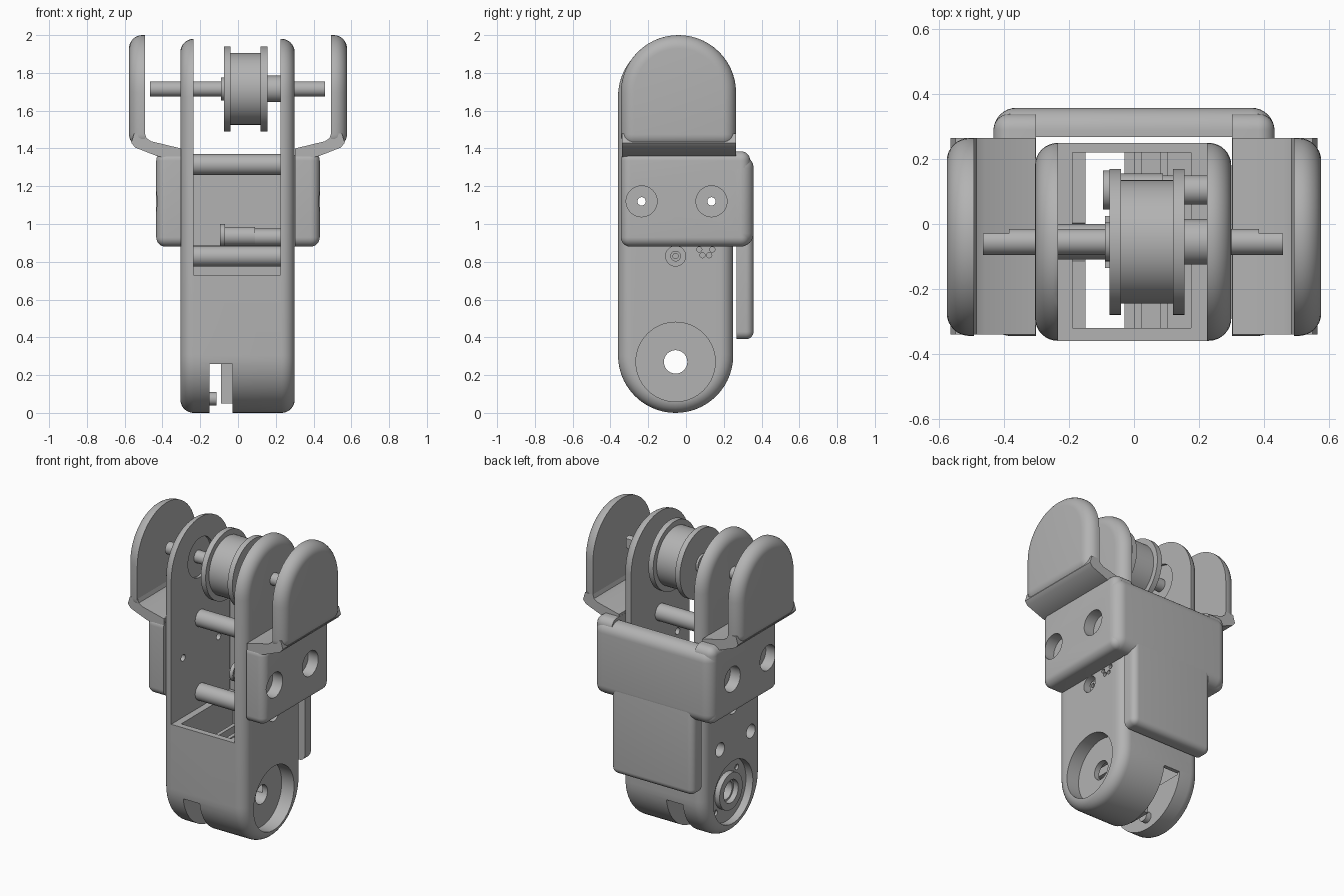
import bpy
import bmesh
from math import pi, cos, sin
from mathutils import Matrix, Vector

old = bpy.data.objects.get("Cube")
if old:
    bpy.data.objects.remove(old, do_unlink=True)

grey = bpy.data.materials.new("plain grey")
grey.use_nodes = True
tone = (0.45, 0.45, 0.45, 1)
grey.diffuse_color = tone
grey.node_tree.nodes["Principled BSDF"].inputs["Base Color"].default_value = tone

AXIS_Y = -0.055
PIVOT_Z = 0.27
WHEEL_Z = 1.715


def make(name, bm):
    bmesh.ops.recalc_face_normals(bm, faces=bm.faces)
    mesh = bpy.data.meshes.new(name)
    bm.to_mesh(mesh)
    bm.free()
    mesh.materials.append(grey)
    obj = bpy.data.objects.new(name, mesh)
    bpy.context.collection.objects.link(obj)
    return obj


def slab(name, outline, axis, a, b, r=0, both=False):
    """Extrude an outline along an axis, rounding the far end (or both)."""
    bm = bmesh.new()

    def place(t, u, v):
        return (t, u, v) if axis == "X" else (u, t, v)
    near = bm.faces.new([bm.verts.new(place(a, u, v)) for u, v in outline])
    ext = bmesh.ops.extrude_face_region(bm, geom=[near], use_keep_orig=True)
    moved = [g for g in ext["geom"] if isinstance(g, bmesh.types.BMVert)]
    bmesh.ops.translate(bm, verts=moved, vec=place(b - a, 0, 0))
    bmesh.ops.recalc_face_normals(bm, faces=bm.faces)
    if r:
        k = 0 if axis == "X" else 1
        sharp = [e for e in bm.edges if e.calc_face_angle(0) > 0.7
                 and (both or any(abs(v.co[k] - b) < 1e-5 for v in e.verts))]
        bmesh.ops.bevel(bm, geom=sharp, offset=r, segments=8, profile=0.5,
                        affect="EDGES", clamp_overlap=False)
    return make(name, bm)


def rect(u0, u1, v0, v1):
    return [(u0, v0), (u1, v0), (u1, v1), (u0, v1)]


def arc(u, v, r, start, stop, n=28):
    return [(u + r * cos(start + (stop - start) * i / n),
             v + r * sin(start + (stop - start) * i / n)) for i in range(n + 1)]


def rod(name, x0, x1, y, z, r, n=40):
    bm = bmesh.new()
    bmesh.ops.create_cone(bm, cap_ends=True, segments=n, radius1=r, radius2=r,
                          depth=abs(x1 - x0),
                          matrix=Matrix.Translation(Vector(((x0 + x1) / 2, y, z)))
                          @ Matrix.Rotation(pi / 2, 4, "Y"))
    return make(name, bm)


def box(name, x0, x1, y0, y1, z0, z1):
    return slab(name, rect(y0, y1, z0, z1), "X", x0, x1)


def bake(obj, mod_type, cutters):
    for c in cutters:
        m = obj.modifiers.new("op", mod_type)
        m.operation, m.object, m.solver = "DIFFERENCE", c, "EXACT"
    bpy.context.view_layer.update()
    graph = bpy.context.evaluated_depsgraph_get()
    mesh = bpy.data.meshes.new_from_object(obj.evaluated_get(graph))
    obj.modifiers.clear()
    obj.data = mesh
    for c in cutters:
        bpy.data.objects.remove(c, do_unlink=True)


def cut(obj, *cutters):
    bake(obj, "BOOLEAN", list(cutters))


def screw_bores():
    return [rod("cutter", -1, 1, y, 1.12, 0.022) for y in (-0.235, 0.135)]


# Main body: rounded capsule, forked at the top, hollow below
capsule = (arc(AXIS_Y, 1.675, 0.305, 0, pi) + arc(AXIS_Y, 0.305, 0.305, pi, 2 * pi))
body = slab("body", capsule, "X", -0.305, 0.3, 0.07, both=True)
cut(body,
    box("cutter", -0.235, 0.225, -1, 1, 0.73, 3),
    box("cutter", -0.19, 0.175, -0.32, 0.22, 0.25, 0.8),
    box("cutter", -0.15, -0.03, -1, 1, -1, 0.26))
cut(body,
    rod("cutter", 0.21, 0.5, AXIS_Y, PIVOT_Z, 0.21, 64),
    rod("cutter", -0.255, -0.5, AXIS_Y, PIVOT_Z, 0.205, 64),
    rod("cutter", -1, 1, AXIS_Y, PIVOT_Z, 0.062),
    rod("cutter", 0.25, 0.5, AXIS_Y, 0.83, 0.053),
    rod("cutter", -0.215, -0.255, AXIS_Y, WHEEL_Z, 0.13),
    *screw_bores(),
    *[rod("cutter", -0.5, -0.25, y, z, 0.045)
      for y, z in ((AXIS_Y, 0.83), (0.08, 0.6), (-0.24, 0.6))],
    *[rod("cutter", -0.5, -0.24, AXIS_Y + 0.155 * cos(a), PIVOT_Z + 0.155 * sin(a), 0.018, 16)
      for a in (pi / 4, 3 * pi / 4, 5 * pi / 4, 7 * pi / 4)],
    *[rod("cutter", 0.27, 0.5, 0.105 + 0.035 * cos(i * pi / 3), 0.865 + 0.035 * sin(i * pi / 3),
          0.014, 16) for i in range(6)])

# Pivot details at the foot
ring = rod("pivot_ring", -0.29, -0.25, AXIS_Y, PIVOT_Z, 0.12)
cut(ring, rod("cutter", -1, 1, AXIS_Y, PIVOT_Z, 0.075))
boss = box("pivot_boss", -0.09, -0.03, AXIS_Y - 0.08, AXIS_Y + 0.08, 0.05, 0.35)
cut(boss, rod("cutter", -1, 1, AXIS_Y, PIVOT_Z, 0.062))
rod("slot_pin", -0.16, -0.115, AXIS_Y, 0.075, 0.035)
for i, x in enumerate((0.0, 0.08)):
    box(f"inner_rib_{i + 1}", x, x + 0.025, -0.33, 0.23, 0.4, 0.68)

# Cross rods and the small motor between the walls
for name, z in (("upper_cross_rod", 1.315), ("lower_cross_rod", 0.83)):
    rod(name, -0.25, 0.24, AXIS_Y, z, 0.055)
lower_pin = rod("rod_end", 0.24, 0.275, AXIS_Y, 0.83, 0.028)
cut(lower_pin, rod("cutter", 0.26, 0.4, AXIS_Y, 0.83, 0.014))
rod("motor_plate", -0.095, -0.07, 0.105, 0.94, 0.06)
rod("motor_case", -0.075, 0.09, 0.105, 0.935, 0.05)
rod("motor_mount", 0.09, 0.24, 0.105, 0.93, 0.045)

# Wheel, spacer and axle
for i, (x0, x1, r) in enumerate(((-0.075, -0.04, 0.225), (0.12, 0.155, 0.225),
                                 (-0.05, 0.13, 0.19))):
    rod(("left_flange", "right_flange", "wheel_drum")[i], x0, x1, AXIS_Y, WHEEL_Z, r, 72)
rod("wheel_collar", -0.09, -0.07, AXIS_Y, WHEEL_Z, 0.06)
rod("wheel_spacer", 0.15, 0.235, AXIS_Y, WHEEL_Z, 0.07)
axle = rod("axle", -0.465, 0.46, AXIS_Y, WHEEL_Z, 0.04)
cut(axle, *[box("cutter", x, x + 0.4, -0.03, 0.2, 1.5, 2) for x in (-0.785, 0.385)])

# Side brackets with arched ears, mirrored left and right
for side, s in (("left", 1), ("right", -1)):
    arch = [(-0.345, 1.405), (0.265, 1.405)] + arc(-0.04, 1.695, 0.305, 0, pi)
    ear = slab(f"{side}_ear", arch, "X", s * 0.493, s * 0.577, 0.07)
    shelf = [(0.303, 1.33), (0.36, 1.345), (0.43, 1.36), (0.545, 1.405), (0.565, 1.43), (0.55, 1.48),
             (0.493, 1.48), (0.485, 1.455), (0.46, 1.438), (0.303, 1.4)]
    slab(f"{side}_shelf", [(s * x, z) for x, z in shelf], "Y", -0.34, 0.265)
    cheek = slab(f"{side}_cheek", rect(-0.345, 0.34, 0.88, 1.385), "X",
                 s * 0.302, s * 0.433, 0.05)
    cut(cheek, *screw_bores(),
        *[rod("cutter", s * 0.36, s * 0.6, y, 1.12, 0.082) for y in (-0.235, 0.135)])

# Back cover joining the brackets, with a narrower tail
slab("back_cover", rect(-0.433, 0.433, 0.88, 1.365), "Y", 0.268, 0.358, 0.07)
slab("back_tail", rect(-0.3, 0.3, 0.39, 0.98), "Y", 0.268, 0.357, 0.04)

# Smooth curved faces, keep hard edges
for obj in bpy.context.scene.objects:
    obj.select_set(obj.type == "MESH")
    if obj.type == "MESH":
        bpy.context.view_layer.objects.active = obj
bpy.ops.object.shade_smooth_by_angle(angle=0.6)
